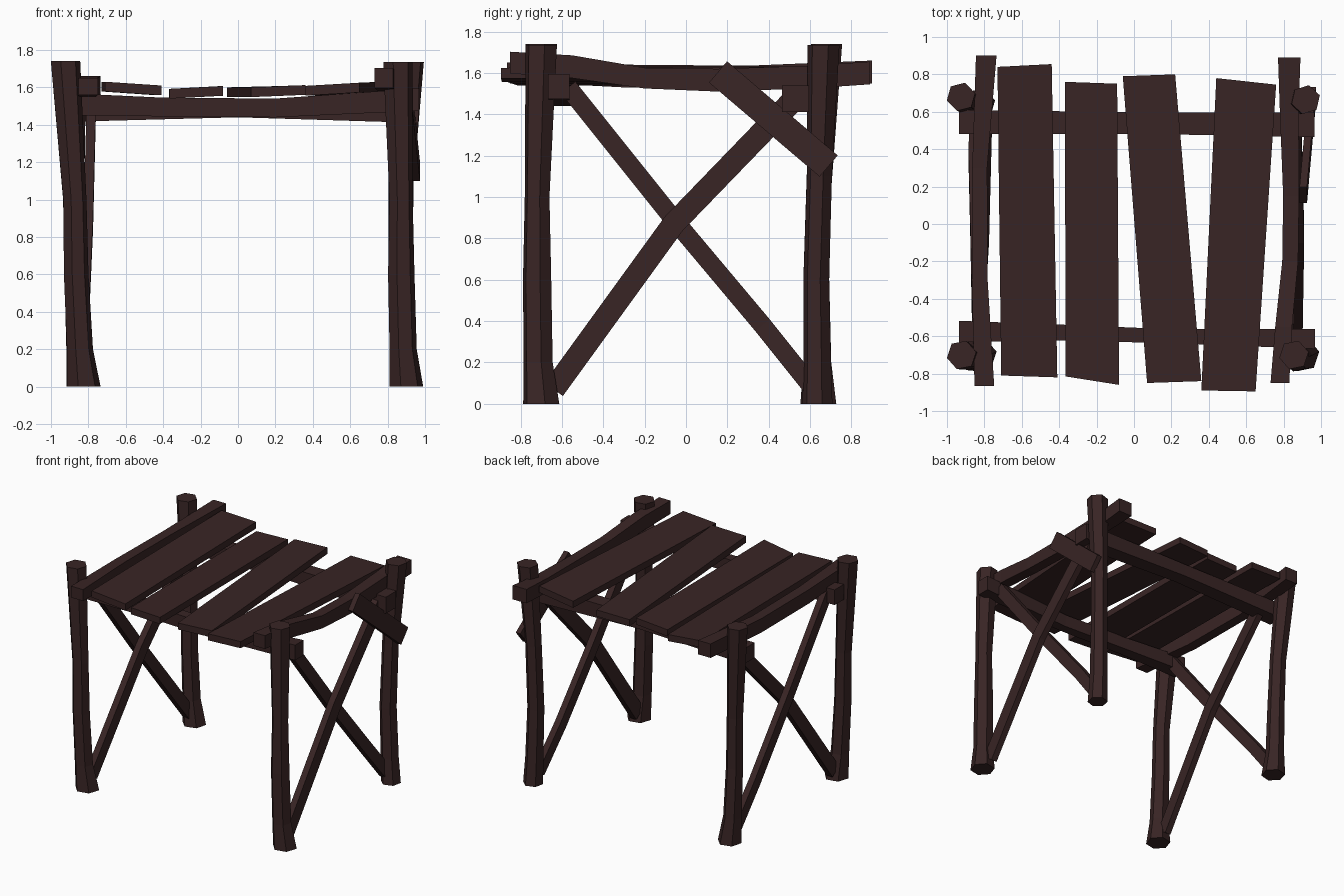
import bpy, bmesh, math
from mathutils import Vector

wood = bpy.data.materials.new("dark brown wood")
wood.diffuse_color = (0.040, 0.018, 0.018, 1)
X, Y, Z = Vector((1, 0, 0)), Vector((0, 1, 0)), Vector((0, 0, 1))


def loft(name, rings):
    """Join closed rings of points into a capped solid."""
    bm = bmesh.new()
    rows = [[bm.verts.new(p) for p in r] for r in rings]
    n = len(rows[0])
    for a, b in zip(rows, rows[1:]):
        for i in range(n):
            j = (i + 1) % n
            bm.faces.new((a[i], a[j], b[j], b[i]))
    bm.faces.new(rows[0][::-1])
    bm.faces.new(rows[-1])
    bmesh.ops.recalc_face_normals(bm, faces=bm.faces)
    me = bpy.data.meshes.new(name)
    bm.to_mesh(me)
    bm.free()
    me.materials.append(wood)
    ob = bpy.data.objects.new(name, me)
    bpy.context.collection.objects.link(ob)


def rect(p, u, v, w, h):
    p = Vector(p)
    return [p + u * a * w / 2 + v * b * h / 2
            for a, b in ((-1, -1), (1, -1), (1, 1), (-1, 1))]


def leg(name, pts, turn):
    """Crooked six-sided post; pts are x, y, z, radius."""
    loft(name, [[Vector((x + r * math.cos(turn + i * math.pi / 3),
                         y + r * math.sin(turn + i * math.pi / 3), z))
                 for i in range(6)] for x, y, z, r in pts])


def beam(name, pts, u):
    """Bent squared bar; pts are x, y, z, width, height."""
    loft(name, [rect(p[:3], u, Z, p[3], p[4]) for p in pts])


def brace(name, pts, width, thick):
    """Flat slat in a side frame, cut square to its direction."""
    pts = [Vector(p) for p in pts]
    rings = []
    for i, p in enumerate(pts):
        t = pts[min(i + 1, len(pts) - 1)] - pts[max(i - 1, 0)]
        rings.append(rect(p, X, X.cross(t).normalized(), thick, width))
    loft(name, rings)


# legs
leg("front_left_leg", [(-.825, -.70, 0, .092), (-.845, -.715, .2, .071),
    (-.865, -.72, .6, .067), (-.872, -.72, 1, .063), (-.922, -.70, 1.74, .08)], .2)
leg("back_left_leg", [(-.83, .64, 0, .09), (-.85, .635, .2, .07),
    (-.865, .63, .6, .065), (-.875, .64, 1, .062), (-.925, .68, 1.74, .078)], .25)
leg("front_right_leg", [(.90, -.70, 0, .092), (.883, -.715, .2, .074),
    (.873, -.72, .6, .072), (.872, -.72, 1, .063), (.855, -.70, 1.735, .08)], .2)
leg("back_right_leg", [(.89, .635, 0, .075), (.88, .635, .2, .068),
    (.87, .63, .6, .064), (.88, .645, 1.1, .062), (.918, .665, 1.735, .079)], .3)

# cross beams under the top
beam("front_cross_beam", [(-.935, -.575, 1.51, .115, .12), (-.4, -.58, 1.495, .085, .10),
    (.2, -.60, 1.49, .075, .10), (.967, -.615, 1.535, .105, .12)], Y)
beam("back_cross_beam", [(-.935, .545, 1.475, .13, .12), (0, .54, 1.49, .115, .10),
    (.965, .53, 1.475, .13, .13)], Y)

# side beams on the outer edges of the top
beam("left_side_beam", [(-.80, -.865, 1.605, .105, .09), (-.825, -.3, 1.585, .085, .11),
    (-.825, .3, 1.58, .08, .11), (-.79, .9, 1.605, .11, .11)], X)
beam("right_side_beam", [(.78, -.85, 1.65, .10, .105), (.80, -.55, 1.63, .09, .11),
    (.835, -.2, 1.575, .085, .10), (.84, .15, 1.565, .085, .11),
    (.83, .6, 1.58, .10, .11), (.83, .89, 1.60, .12, .11)], X)

# top planks: front left, front right, back right, back left as x, y, top z
planks = [
    ((-.71, -.81, 1.63), (-.41, -.82, 1.61), (-.44, .855, 1.61), (-.73, .84, 1.63)),
    ((-.365, -.815, 1.592), (-.08, -.86, 1.607), (-.09, .75, 1.607), (-.37, .76, 1.592)),
    ((.07, -.85, 1.60), (.36, -.84, 1.612), (.22, .80, 1.607), (-.06, .79, 1.60)),
    ((.36, -.89, 1.608), (.65, -.895, 1.625), (.76, .745, 1.63), (.44, .78, 1.608)),
]
for i, c in enumerate(planks):
    top = [Vector(p) for p in c]
    loft(f"top_plank_{i + 1}", [[p - Z * .052 for p in top], top])

# crossed braces on each side
brace("right_outer_brace", [(.875, -.64, .07), (.885, -.06, .87), (.87, .52, 1.47)], .11, .05)
brace("right_inner_brace", [(.83, -.57, 1.53), (.83, -.05, .88), (.835, .37, .38),
    (.86, .61, .08)], .09, .05)
brace("left_inner_brace", [(-.835, -.64, .07), (-.80, -.06, .87), (-.785, .52, 1.47)], .10, .05)
brace("left_outer_brace", [(-.84, -.57, 1.53), (-.85, -.05, .88), (-.86, .37, .38),
    (-.85, .61, .08)], .09, .05)

# short patch slat nailed over the back right corner
brace("corner_patch_slat", [(.905, .155, 1.605), (.953, .69, 1.15)], .135, .04)
